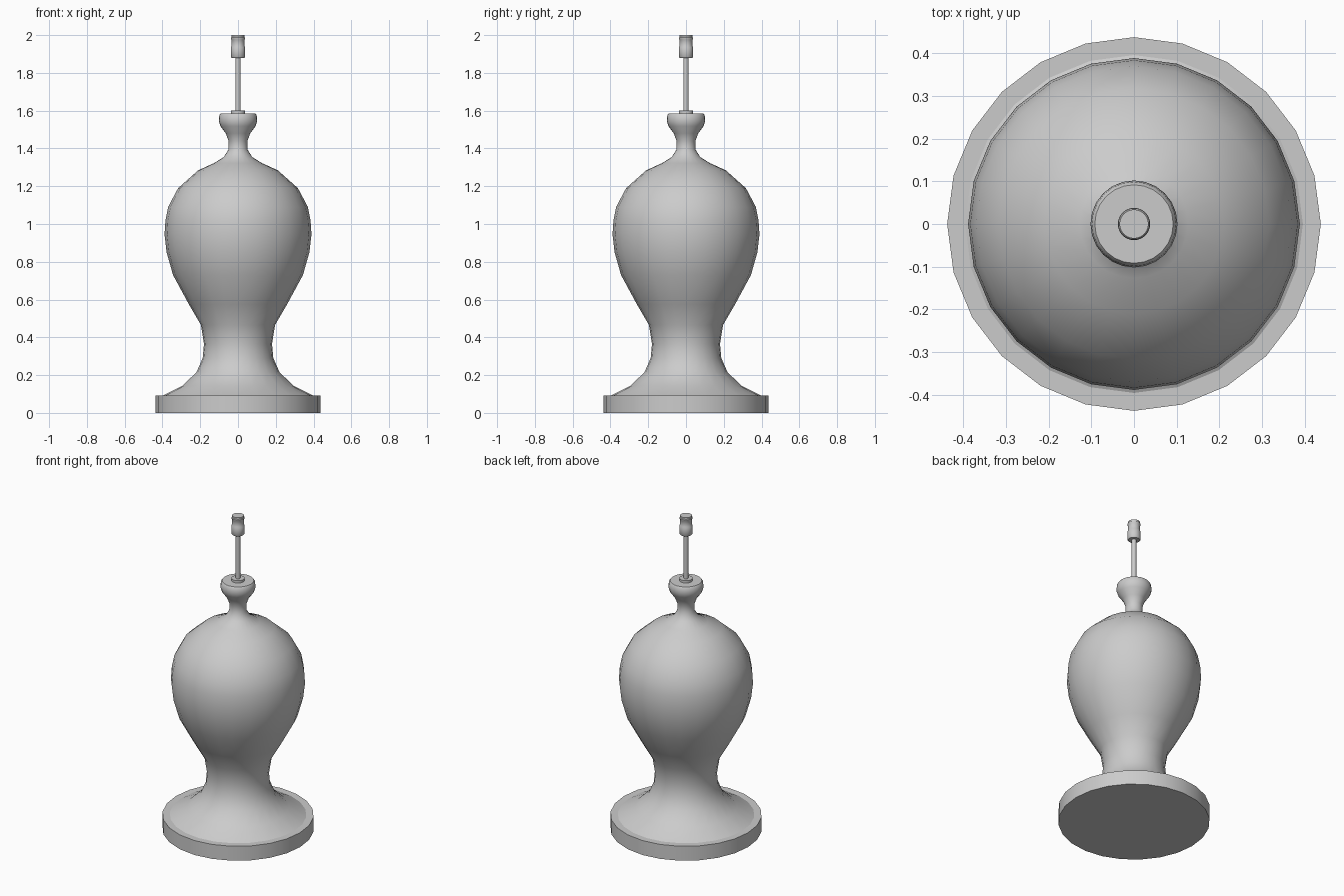
import bpy, bmesh, math

if "Cube" in bpy.data.objects:
    bpy.data.objects.remove(bpy.data.objects["Cube"])

SEGMENTS = 24


def lathe(name, profile, angle=40):
    """Spin (radius, z) points around z and cap both ends."""
    bm = bmesh.new()
    rings = []
    for r, z in profile:
        rings.append([bm.verts.new((r * math.cos(2 * math.pi * i / SEGMENTS),
                                    r * math.sin(2 * math.pi * i / SEGMENTS), z))
                      for i in range(SEGMENTS)])
    for low, high in zip(rings, rings[1:]):
        for i in range(SEGMENTS):
            j = (i + 1) % SEGMENTS
            bm.faces.new((low[i], low[j], high[j], high[i]))
    bm.faces.new(rings[0][::-1])
    bm.faces.new(rings[-1])
    mesh = bpy.data.meshes.new(name)
    bm.to_mesh(mesh)
    bm.free()
    obj = bpy.data.objects.new(name, mesh)
    bpy.context.collection.objects.link(obj)
    bpy.ops.object.select_all(action='DESELECT')
    obj.select_set(True)
    bpy.context.view_layer.objects.active = obj
    bpy.ops.object.shade_smooth_by_angle(angle=math.radians(angle))
    return obj


# Round foot plate
lathe("base_plate", [(0.438, 0), (0.438, 0.092)])

# Turned body: flared foot, waist, bulb, neck and cup
lathe("lamp_body", [
    (0.40, 0.09), (0.295, 0.143), (0.22, 0.215), (0.187, 0.29),
    (0.18, 0.365), (0.196, 0.465), (0.26, 0.575), (0.344, 0.73),
    (0.378, 0.85), (0.389, 0.945), (0.384, 1.02), (0.37, 1.09),
    (0.317, 1.19), (0.21, 1.285), (0.127, 1.322), (0.075, 1.355),
    (0.050, 1.395), (0.050, 1.44), (0.065, 1.48), (0.093, 1.518),
    (0.102, 1.545), (0.099, 1.575), (0.092, 1.585)], 50)

# Collar, stem and bulb socket
lathe("stem_collar", [(0.038, 1.583), (0.038, 1.60)])
lathe("stem_rod", [(0.0135, 1.59), (0.0135, 1.89)])
lathe("bulb_socket", [
    (0.034, 1.88), (0.038, 1.885), (0.038, 1.935), (0.034, 1.942),
    (0.034, 1.975), (0.037, 1.98), (0.037, 1.987), (0.034, 1.99),
    (0.034, 2.0)])
